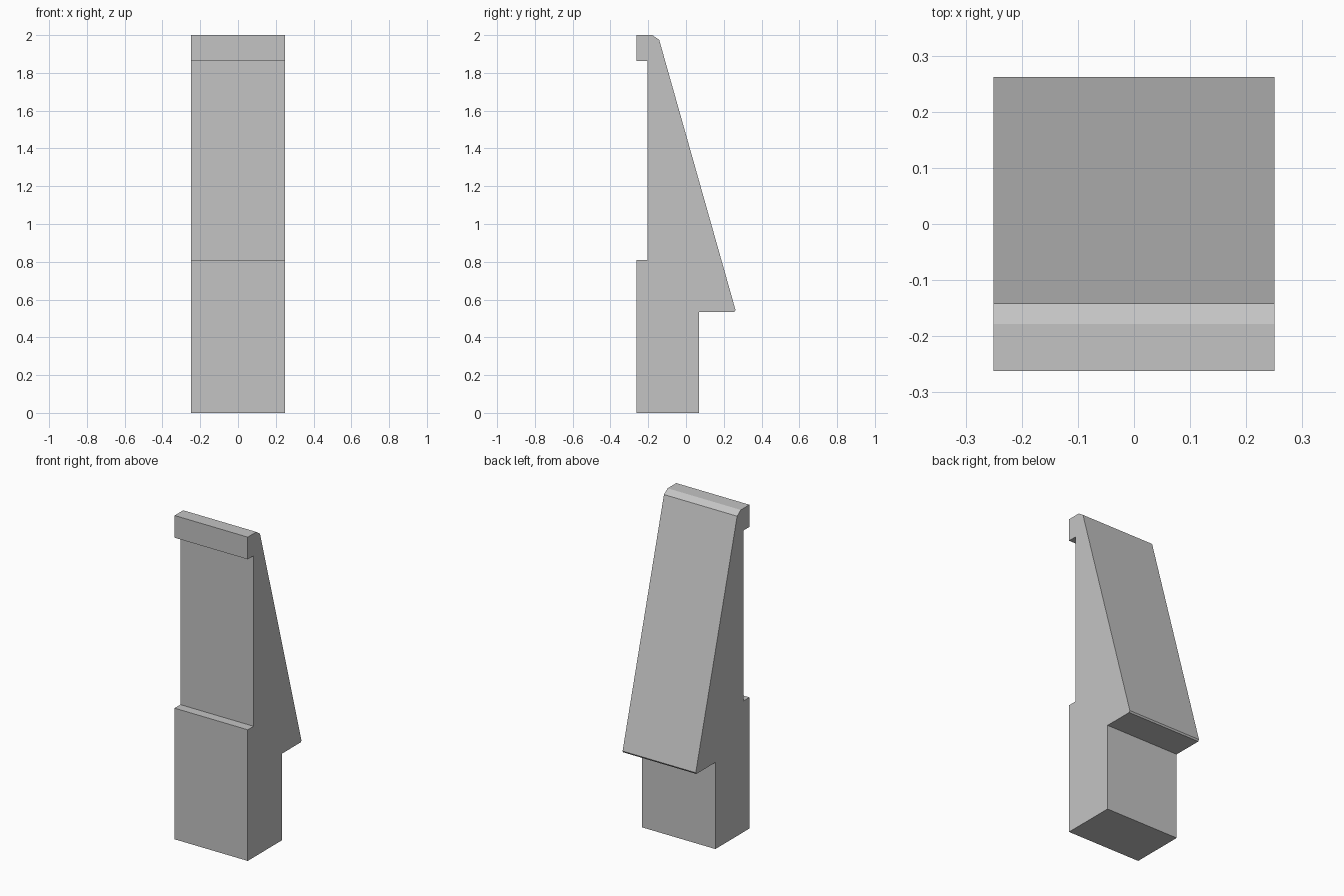
import bpy
import bmesh

cube = bpy.data.objects.get("Cube")
if cube:
    bpy.data.objects.remove(cube, do_unlink=True)

HALF_WIDTH = 0.25

# Side profile (y, z): square foot, overhanging wedge back, recessed front, top lip
PROFILE = [
    (-0.262, 0), (0.07, 0), (0.07, 0.535),
    (0.256, 0.535), (0.262, 0.545),
    (-0.142, 1.975), (-0.178, 2),
    (-0.262, 2), (-0.262, 1.863),
    (-0.205, 1.863), (-0.205, 0.81), (-0.262, 0.81),
]


def make_material(name, color):
    mat = bpy.data.materials.new(name)
    mat.use_nodes = True
    mat.diffuse_color = color
    for node in mat.node_tree.nodes:
        if node.type == "BSDF_PRINCIPLED":
            node.inputs["Base Color"].default_value = color
    return mat


def extrude_profile(name, profile, half_width, mat):
    """Extrude a side profile along x into a closed solid."""
    bm = bmesh.new()
    side = bm.faces.new([bm.verts.new((-half_width, y, z)) for y, z in profile])
    result = bmesh.ops.extrude_face_region(bm, geom=[side], use_keep_orig=True)
    moved = [g for g in result["geom"] if isinstance(g, bmesh.types.BMVert)]
    bmesh.ops.translate(bm, verts=moved, vec=(2 * half_width, 0, 0))
    bmesh.ops.recalc_face_normals(bm, faces=bm.faces)
    mesh = bpy.data.meshes.new(name)
    bm.to_mesh(mesh)
    bm.free()
    mesh.materials.append(mat)
    obj = bpy.data.objects.new(name, mesh)
    bpy.context.collection.objects.link(obj)
    return obj


# Wedge-backed clip body
grey = make_material("plain grey", (0.55, 0.55, 0.55, 1))
extrude_profile("wedge_clip_body", PROFILE, HALF_WIDTH, grey)
